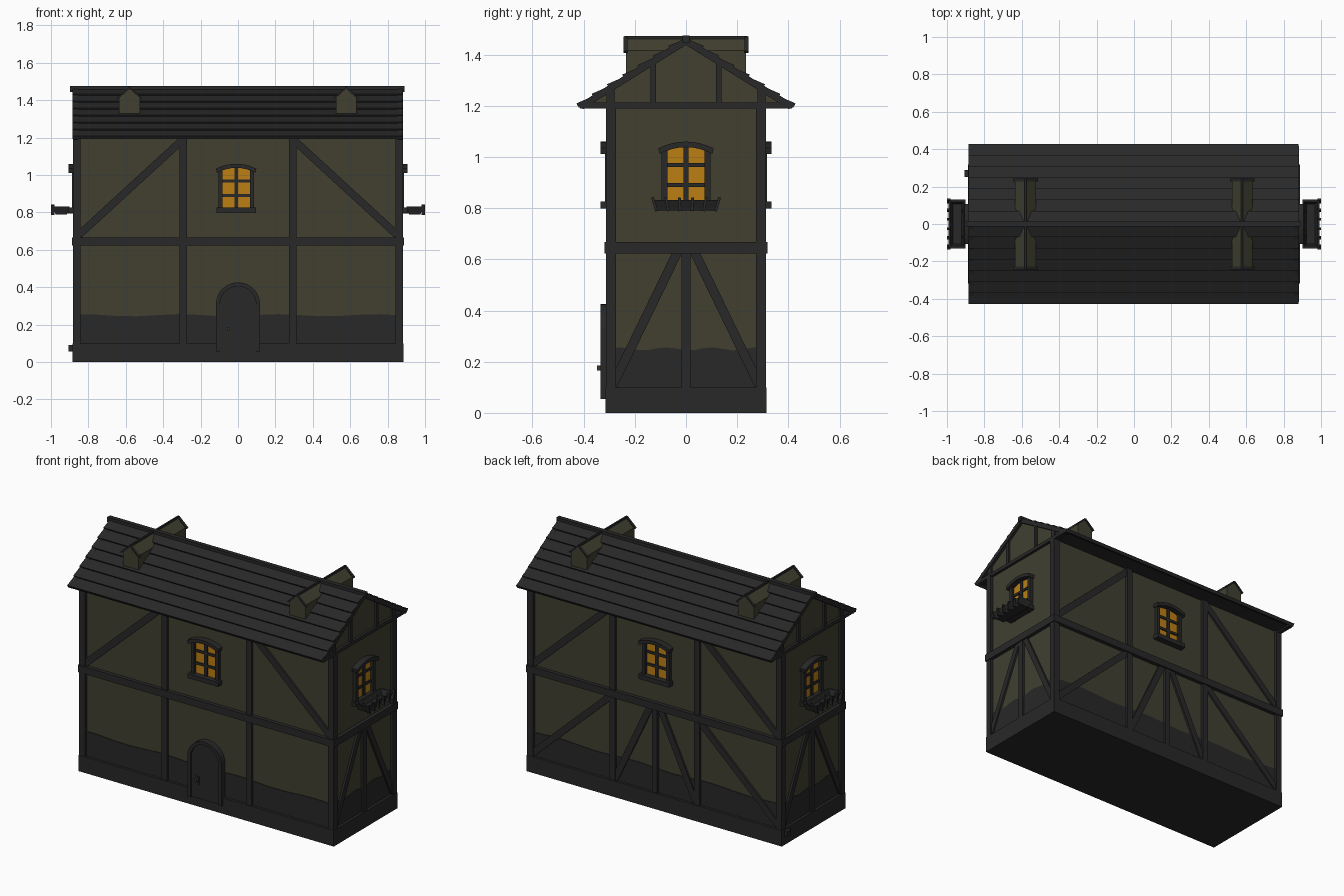
import bpy, bmesh, math
from mathutils import Matrix, Vector

if "Cube" in bpy.data.objects:
    bpy.data.objects.remove(bpy.data.objects["Cube"])

def material(name, rgb):
    m = bpy.data.materials.new(name)
    m.diffuse_color = (*rgb, 1)
    m.use_nodes = True
    m.node_tree.nodes["Principled BSDF"].inputs["Base Color"].default_value = m.diffuse_color
    return m

DARK = material("dark_timber", (0.021, 0.021, 0.021))
OLIVE = material("olive_plaster", (0.052, 0.050, 0.030))
GLOW = material("amber_glass", (0.50, 0.21, 0.007))
BRASS = material("dull_brass", (0.045, 0.038, 0.022))

# Each wall is drawn in its own frame: u to the viewer's right, z up, d outward
TURN = {"front": 0, "right": 1, "back": 2, "left": 3}
WALL = {"front": 0.295, "back": 0.295, "right": 0.865, "left": 0.865}

def finish(name, bm, mat):
    bmesh.ops.recalc_face_normals(bm, faces=bm.faces)
    me = bpy.data.meshes.new(name)
    bm.to_mesh(me)
    bm.free()
    me.materials.append(mat)
    ob = bpy.data.objects.new(name, me)
    bpy.context.collection.objects.link(ob)
    return ob

def plate(name, side, pts, d0, d1, mat):
    """Extrude a (u, z) outline from depth d0 to d1 on one side."""
    bm = bmesh.new()
    a = [bm.verts.new((u, -d0, z)) for u, z in pts]
    b = [bm.verts.new((u, -d1, z)) for u, z in pts]
    bm.faces.new(a)
    bm.faces.new(b)
    for i in range(len(pts)):
        j = (i + 1) % len(pts)
        bm.faces.new((a[i], a[j], b[j], b[i]))
    bm.transform(Matrix.Rotation(TURN[side] * math.pi / 2, 4, 'Z'))
    return finish(name, bm, mat)

def rect(name, side, u0, u1, z0, z1, d0, d1, mat):
    return plate(name, side, [(u0, z0), (u1, z0), (u1, z1), (u0, z1)], d0, d1, mat)

def beam(name, side, p, q, w, d0, d1, mat=DARK):
    p, q = Vector(p), Vector(q)
    t = (q - p).normalized()
    n = Vector((-t.y, t.x)) * w / 2
    return plate(name, side, [tuple(v) for v in (p - n, q - n, q + n, p + n)], d0, d1, mat)

def arch(w, z0, z1, rise, n=10):
    top = [(w * math.cos(math.pi * i / n), z1 + rise * math.sin(math.pi * i / n)) for i in range(n + 1)]
    return [(-w, z0), (w, z0)] + top

# Main body and plinth
rect("wall_body", "front", -0.865, 0.865, 0.05, 1.2, -0.295, 0.295, OLIVE)
rect("plinth", "front", -0.885, 0.885, 0, 0.1, -0.315, 0.315, DARK)

# Gable attic
attic = plate("attic_gable", "right", [(-0.40, 1.2), (0.40, 1.2), (0, 1.455)], -0.865, 0.865, OLIVE)
attic.data.materials.append(DARK)
for f in attic.data.polygons:
    if f.normal.z < -0.5:
        f.material_index = 1

# Painted dark band with a wavy top edge
for side in TURN:
    half = 0.865 if side in ("front", "back") else 0.295
    n = 16
    top = [(half - 2 * half * i / n, 0.25 + 0.006 * math.sin(i * 1.3 + TURN[side])) for i in range(n + 1)]
    plate("dark_band_" + side, side, [(-half, 0.1), (half, 0.1)] + top, WALL[side] - 0.004, WALL[side] + 0.004, DARK)

# Corner posts and storey beam
for sx in (-1, 1):
    for sy in (-1, 1):
        x, y = sorted((sx * 0.842, sx * 0.883)), sorted((sy * 0.274, sy * 0.313))
        rect("corner_post", "front", x[0], x[1], 0.1, 1.2, -y[1], -y[0], DARK)
rect("storey_beam", "front", -0.888, 0.888, 0.622, 0.667, -0.319, 0.319, DARK)

# Timbers on the long walls
for side in ("front", "back"):
    w = WALL[side] - 0.01
    for s in (-1, 1):
        rect("wall_post", side, s * 0.293 - 0.019, s * 0.293 + 0.019, 0.1, 1.2, w, 0.311, DARK)
        beam("upper_brace", side, (s * 0.85, 0.68), (s * 0.30, 1.185), 0.04, w, 0.307)
        if side == "back":
            beam("lower_outer_brace", side, (s * 0.85, 0.12), (s * 0.30, 0.63), 0.04, w, 0.307)
            beam("lower_inner_brace", side, (s * 0.28, 0.11), (s * 0.035, 0.63), 0.04, w, 0.307)
    if side == "back":
        rect("centre_post", side, -0.018, 0.018, 0.1, 0.64, w, 0.311, DARK)

# Timbers on the end walls and gables
for side in ("right", "left"):
    w = WALL[side] - 0.01
    rect("end_post", side, -0.018, 0.018, 0.1, 0.64, w, 0.881, DARK)
    rect("gable_tie_beam", side, -0.415, 0.415, 1.19, 1.212, w, 0.882, DARK)
    for s in (-1, 1):
        beam("end_brace", side, (s * 0.285, 0.11), (s * 0.03, 0.635), 0.036, w, 0.877)
        rect("gable_post", side, s * 0.128 - 0.01, s * 0.128 + 0.01, 1.2, 1.37, w, 0.877, DARK)
        rect("gable_corner_stub", side, s * 0.295 - 0.016, s * 0.295 + 0.016, 1.2, 1.262, w, 0.877, DARK)
        beam("rake_board", side, (s * 0.41, 1.197), (0, 1.453), 0.026, w, 0.882)

# Roof of overlapping board rows
EAVE, RIDGE, ROWS = Vector((0.418, 1.192)), Vector((0, 1.454)), 7
slope = RIDGE - EAVE
normal = Vector((-slope.y, slope.x)).normalized() * -1
for s in (-1, 1):
    for i in range(ROWS):
        a = EAVE + slope * (i / ROWS)
        b = EAVE + slope * min(1, (i + 1.15) / ROWS)
        pts = [a, a + normal * 0.02, b + normal * 0.008, b]
        plate("roof_row", "right", [(s * p.x, p.y) for p in pts], -0.885, 0.88, DARK)
rect("ridge_beam", "right", -0.014, 0.014, 1.445, 1.475, -0.898, 0.89, DARK)

# Dormers running through the ridge
for x in (-0.58, 0.578):
    shape = [(-0.055, 1.32), (0.055, 1.32), (0.055, 1.415), (0, 1.465), (-0.055, 1.415)]
    plate("dormer", "front", [(x + u, z) for u, z in shape], -0.235, 0.235, OLIVE)
    rect("dormer_ridge", "front", x - 0.005, x + 0.005, 1.458, 1.472, -0.24, 0.24, DARK)
    for side, sx in (("front", 1), ("back", -1)):
        for s in (-1, 1):
            beam("dormer_trim", side, (sx * x + s * 0.063, 1.41), (sx * x, 1.467), 0.008, 0.228, 0.244)

# Windows: arched glowing panes, bars, jambs, sill and lintel
def window(side, c):
    w = WALL[side]
    sh = lambda pts: [(u + c, z) for u, z in pts]
    plate("window_glass", side, sh(arch(0.077, 0.82, 1.018, 0.022)), w - 0.005, w + 0.004, GLOW)
    rect("window_mullion", side, c - 0.01, c + 0.01, 0.82, 1.04, w, w + 0.012, DARK)
    for z in (0.89, 0.968):
        rect("window_bar", side, c - 0.077, c + 0.077, z - 0.008, z + 0.008, w, w + 0.011, DARK)
    for s in (-1, 1):
        rect("window_jamb", side, c + s * 0.084 - 0.011, c + s * 0.084 + 0.011, 0.815, 1.03, w, w + 0.022, DARK)
    rect("window_sill", side, c - 0.106, c + 0.106, 0.798, 0.826, w, w + 0.04, DARK)
    n = 8
    curve = lambda h, z: [(h * (1 - 2 * i / n), z + 0.026 * (1 - (1 - 2 * i / n) ** 2)) for i in range(n + 1)]
    plate("window_lintel", side, sh(curve(0.108, 1.034) + curve(0.104, 1.012)[::-1]), w, w + 0.04, DARK)

for side, c in (("front", -0.01), ("back", 0.01), ("right", 0), ("left", 0)):
    window(side, c)

# Flared flower boxes under the end windows
for side in ("right", "left"):
    bm = bmesh.new()
    rings = []
    for hu, d0, d1, z in ((0.115, 0.915, 0.975, 0.79), (0.13, 0.9, 0.992, 0.832),
                          (0.118, 0.91, 0.982, 0.832), (0.106, 0.922, 0.968, 0.8)):
        rings.append([bm.verts.new((u, -d, z)) for u, d in ((-hu, d0), (hu, d0), (hu, d1), (-hu, d1))])
    for r, q in zip(rings, rings[1:]):
        for i in range(4):
            j = (i + 1) % 4
            bm.faces.new((r[i], r[j], q[j], q[i]))
    bm.faces.new(rings[0])
    bm.faces.new(rings[-1])
    bm.transform(Matrix.Rotation(TURN[side] * math.pi / 2, 4, 'Z'))
    finish("flower_box", bm, DARK)
    for k in (-1, -0.6, -0.2, 0.2, 0.6, 1):
        beam("flower_box_slat", side, (k * 0.115, 0.788), (k * 0.131, 0.842), 0.011, 0.98, 1.0)
    for s in (-1, 1):
        rect("flower_box_bracket", side, s * 0.07 - 0.008, s * 0.07 + 0.008, 0.795, 0.815, 0.86, 0.92, DARK)

# Arched front door with raised surround and handle
plate("door_surround", "front", arch(0.118, 0.055, 0.308, 0.118, 14), 0.29, 0.322, DARK)
plate("door_leaf", "front", arch(0.095, 0.06, 0.308, 0.095, 14), 0.29, 0.326, DARK)
n = 14
ring = lambda r: [(r * math.cos(math.pi * i / n), 0.308 + r * math.sin(math.pi * i / n)) for i in range(n + 1)]
outline = [(0.118, 0.055)] + ring(0.118) + [(-0.118, 0.055), (-0.097, 0.055)] + ring(0.097)[::-1] + [(0.097, 0.055)]
plate("door_frame", "front", outline, 0.31, 0.334, DARK)
rect("handle_plate", "front", -0.066, -0.038, 0.145, 0.195, 0.32, 0.33, DARK)
rect("door_handle", "front", -0.06, -0.044, 0.165, 0.185, 0.325, 0.348, BRASS)

# Small block low on the left end wall
rect("wall_block", "left", -0.29, -0.25, 0.055, 0.09, 0.87, 0.905, DARK)
